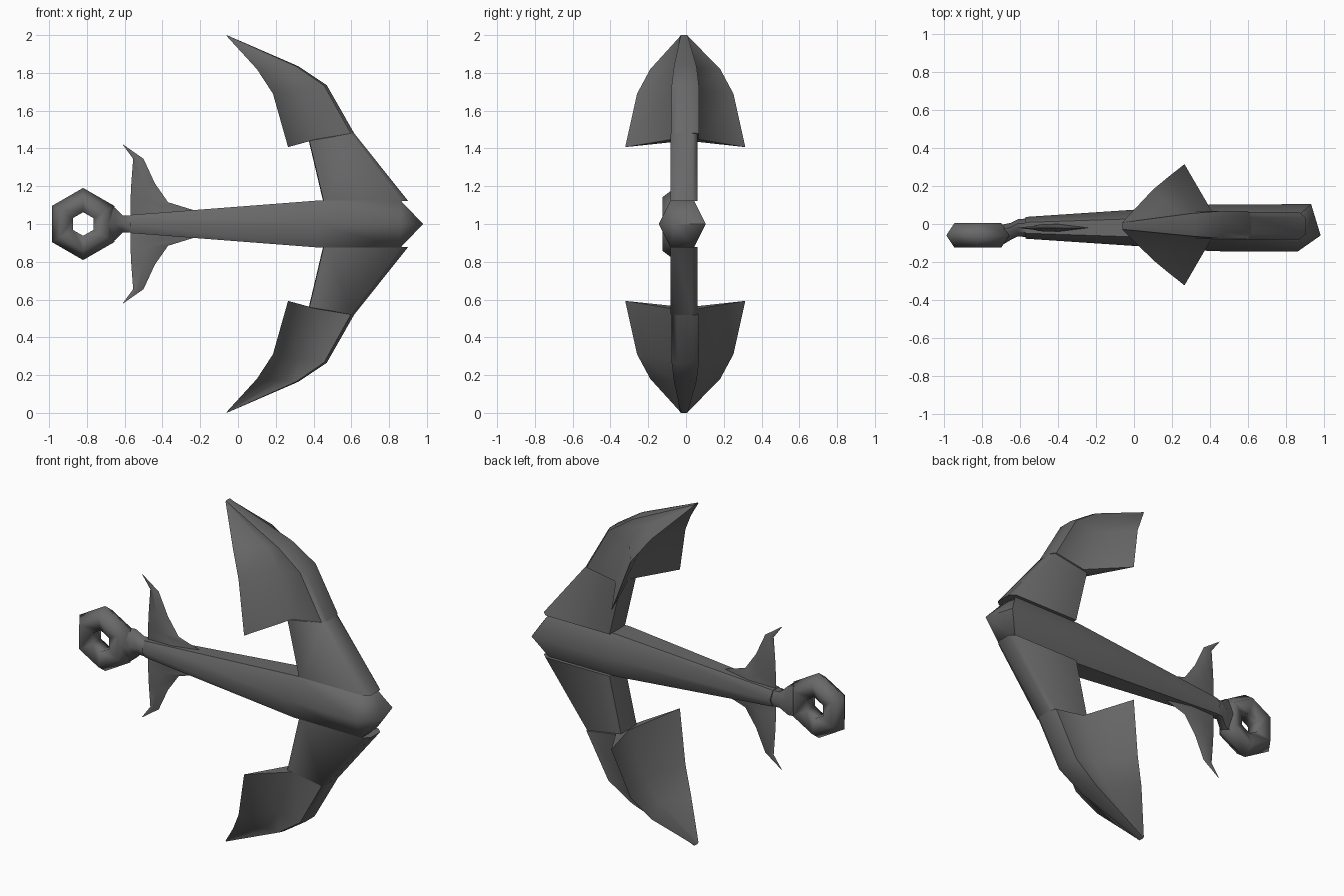
import bpy, bmesh
from math import sin, cos, pi, radians

cube = bpy.data.objects.get("Cube")
if cube:
    bpy.data.objects.remove(cube)

iron = bpy.data.materials.new("dark iron grey")
iron.use_nodes = True
iron.diffuse_color = (0.14, 0.14, 0.14, 1)
iron.node_tree.nodes["Principled BSDF"].inputs["Base Color"].default_value = iron.diffuse_color

MID_Z = 1.0   # height of the shank axis
MID_Y = -0.02


def finish(name, bm, angle=62):
    bmesh.ops.remove_doubles(bm, verts=bm.verts, dist=0.0005)
    bmesh.ops.recalc_face_normals(bm, faces=bm.faces)
    mesh = bpy.data.meshes.new(name)
    bm.to_mesh(mesh)
    bm.free()
    mesh.materials.append(iron)
    obj = bpy.data.objects.new(name, mesh)
    bpy.context.collection.objects.link(obj)
    bpy.ops.object.select_all(action='DESELECT')
    obj.select_set(True)
    bpy.context.view_layer.objects.active = obj
    bpy.ops.object.shade_smooth_by_angle(angle=radians(angle))


def loft(rings, closed=False):
    """Skin rings of equal length; end rings are capped unless closed."""
    bm = bmesh.new()
    rows = [[bm.verts.new(p) for p in ring] for ring in rings]
    n = len(rows[0])
    pairs = list(zip(rows, rows[1:])) + ([(rows[-1], rows[0])] if closed else [])
    for a, b in pairs:
        for i in range(n):
            j = (i + 1) % n
            bm.faces.new((a[i], a[j], b[j], b[i]))
    if not closed:
        bm.faces.new(rows[0])
        bm.faces.new(rows[-1])
    return bm


def hex_ring(x, y, ry, rz):
    """Hexagon across x with corners to front and back, flats above and below."""
    return [(x, y + ry * cos(k * pi / 3), MID_Z + rz * sin(k * pi / 3) / sin(pi / 3))
            for k in range(6)]


# Shank with a slanted pointed crown
rings = [hex_ring(x, MID_Y, ry, rz) for x, ry, rz in
         ((-0.57, 0.057, 0.048), (0.42, 0.123, 0.124), (0.86, 0.124, 0.125))]
bm = loft(rings)
bm.verts.ensure_lookup_table()
end = max(bm.faces, key=lambda f: f.calc_center_median().x)
max(end.verts, key=lambda v: v.co.y).co.x = 0.93
apex = bmesh.ops.poke(bm, faces=[end])["verts"][0]
apex.co = (0.98, -0.06, MID_Z)
finish("shank", bm)

# Neck between shank and ring
finish("neck", loft([hex_ring(-0.70, -0.06, 0.055, 0.09), hex_ring(-0.65, -0.04, 0.045, 0.085),
                     hex_ring(-0.61, MID_Y, 0.045, 0.046), hex_ring(-0.55, MID_Y, 0.05, 0.046)]))

# Six-sided ring with a rounded five-sided section
rings = []
for i in range(6):
    a = pi / 2 + i * pi / 3
    ring = []
    for k in range(5):
        b = k * 2 * pi / 5
        r = 0.12 + 0.071 * cos(b)
        ring.append((-0.82 + r * cos(a), -0.06 + 0.068 * sin(b), MID_Z + r * sin(a)))
    rings.append(ring)
finish("ring", loft(rings, closed=True), 100)

# Stock fins, thin blades with sharp edges: (z offset, rear x, front x, half thickness)
fin = [(0.0, -0.57, -0.2, 0.02), (0.075, -0.57, -0.24, 0.02), (0.115, -0.57, -0.37, 0.02),
       (0.215, -0.565, -0.44, 0.016), (0.345, -0.555, -0.5, 0.01), (0.42, -0.61, -0.607, 0.001)]
# Arm stations: outer (x, z), inner (x, z), wing (x, half y, z), wing base blend, half width
arm = [((0.9, 0.123), (0.45, 0.123), (0.453, 0.072, 0.123), 0.94, 0.072),
       ((0.615, 0.48), (0.375, 0.44), (0.378, 0.072, 0.44), 0.9, 0.072),
       ((0.614, 0.482), (0.374, 0.442), (0.265, 0.318, 0.407), 0.86, 0.073),
       ((0.47, 0.735), (0.27, 0.70), (0.185, 0.255, 0.69), 0.75, 0.072),
       ((0.32, 0.835), (0.17, 0.82), (0.1, 0.185, 0.82), 0.6, 0.06),
       ((-0.06, 1.0), (-0.058, 0.994), (-0.06, 0.02, 0.995), 0.5, 0.018)]


def arm_ring(outer, inner, wing, base, half, sign):
    """Section with a bevelled outer edge, flat sides, a pair of wings and a central inner line."""
    def between(t):
        return [o + (i - o) * t for o, i in zip(outer, inner)]
    (xm, zm), (xb, zb), (xw, yw, zw) = between(0.07), between(base), wing
    right = [(outer[0], half * 0.6, outer[1]), (xm, half, zm), (xb, half, zb), (xw, yw, zw)]
    pts = right + [(inner[0], 0, inner[1])] + [(x, -y, z) for x, y, z in reversed(right)]
    shift = -0.01 if yw < 0.1 else -0.004
    return [(x, y + shift, MID_Z + sign * z) for x, y, z in pts]


for label, sign in (("upper", 1), ("lower", -1)):
    rings = []
    for z, rear, front, h in fin:
        mid = (rear + front) / 2
        rings.append([(x, MID_Y + y, MID_Z + sign * z)
                      for x, y in ((rear, 0), (mid, h), (front, 0), (mid, -h))])
    finish(label + "_stock_fin", loft(rings))
    finish(label + "_arm_and_fluke", loft([arm_ring(*s, sign) for s in arm]))
